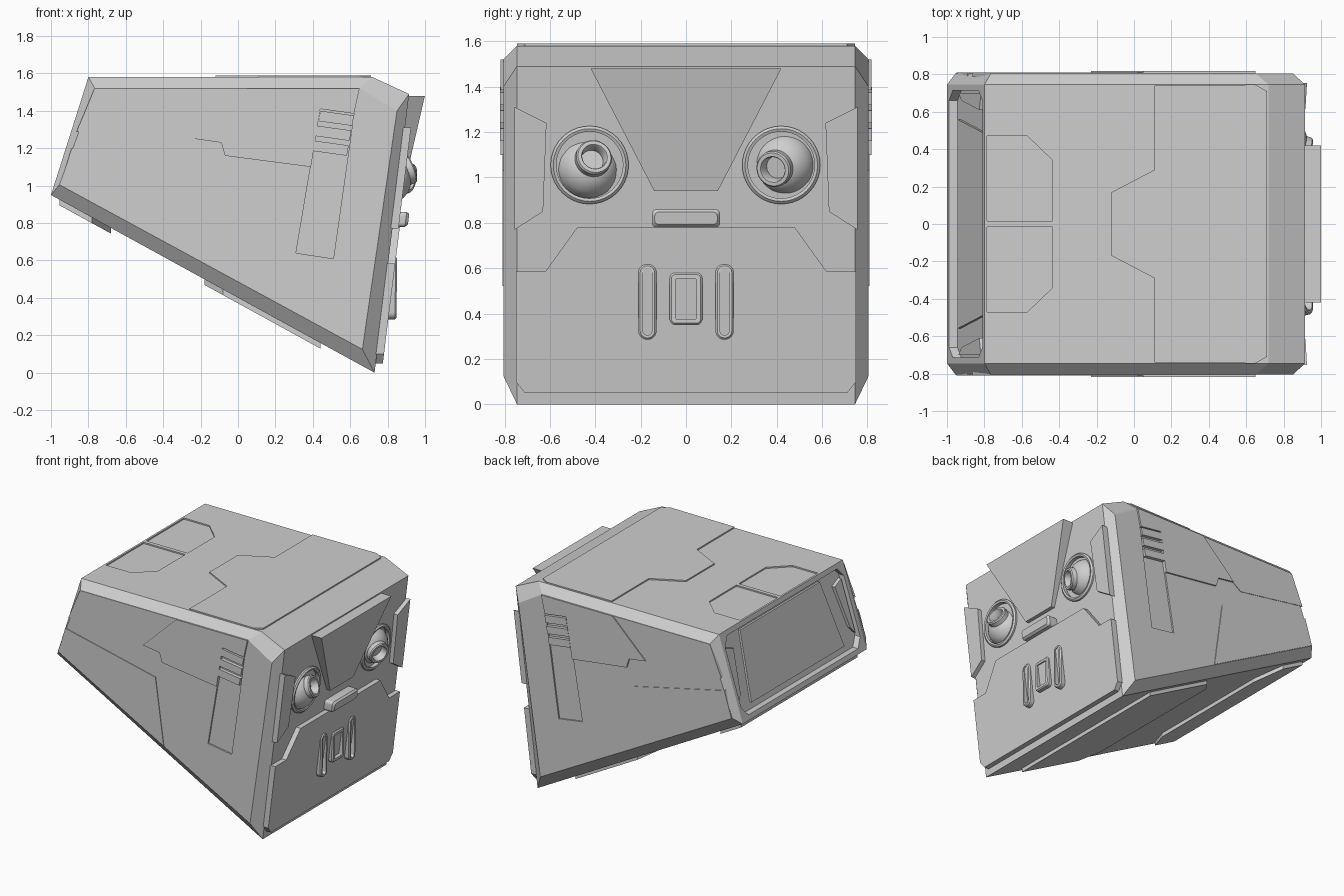
import bpy, bmesh, math
from mathutils import Vector

if "Cube" in bpy.data.objects:
    bpy.data.objects.remove(bpy.data.objects["Cube"])

grey = bpy.data.materials.new("light_grey_metal")
grey.diffuse_color = (0.62, 0.62, 0.62, 1)
grey.use_nodes = True
grey.node_tree.nodes["Principled BSDF"].inputs["Base Color"].default_value = grey.diffuse_color


def loft(name, loops, smooth=False):
    """Closed solid bridging point loops of equal length, capped at both ends."""
    bm = bmesh.new()
    rings = [[bm.verts.new(p) for p in lp] for lp in loops]
    n = len(rings[0])
    for a, b in zip(rings, rings[1:]):
        for i in range(n):
            j = (i + 1) % n
            bm.faces.new((a[i], a[j], b[j], b[i]))
    bm.faces.new(rings[0])
    bm.faces.new(rings[-1])
    bmesh.ops.recalc_face_normals(bm, faces=bm.faces)
    me = bpy.data.meshes.new(name)
    bm.to_mesh(me)
    bm.free()
    me.materials.append(grey)
    ob = bpy.data.objects.new(name, me)
    bpy.context.collection.objects.link(ob)
    if smooth:
        bpy.ops.object.select_all(action='DESELECT')
        ob.select_set(True)
        bpy.context.view_layer.objects.active = ob
        bpy.ops.object.shade_smooth_by_angle(angle=math.radians(35))
    return ob


# Mappings from 2D outline plus height d onto each side of the body
def front(y, z, d): return (0.73 + 0.1245 * z + d, y, z)
def rear(y, z, d): return (-1.0 + (z - 0.95) * 0.3175 - d, y, z)
def under(x, y, d): return (x, y, (0.73 - x) * 0.5491 - d)
def top(x, y, d): return (x, y, 1.58 + d)
def side(s): return lambda x, z, d: (x, s * (0.805 + d), z)


def layer(pts, face, d):
    return [face(a, b, d(a, b) if callable(d) else d) for a, b in pts]


def plate(name, pts, face, d1, d0=-0.02):
    return loft(name, [layer(pts, face, d0), layer(pts, face, d1)])


def cut(body, cutter):
    m = body.modifiers.new("cut", 'BOOLEAN')
    m.object = cutter
    m.operation = 'DIFFERENCE'
    m.solver = 'EXACT'
    bpy.context.view_layer.objects.active = body
    bpy.ops.object.modifier_apply(modifier=m.name)
    bpy.data.objects.remove(cutter)


def rounded(ca, cb, ha, hb, r, n=6):
    """Rounded rectangle outline."""
    pts = []
    for k, (sa, sb) in enumerate(((1, 1), (-1, 1), (-1, -1), (1, -1))):
        for i in range(n + 1):
            t = math.pi / 2 * (k + i / n)
            pts.append((ca + sa * (ha - r) + r * math.cos(t),
                        cb + sb * (hb - r) + r * math.sin(t)))
    return pts


def circle(ca, cb, r, n=40):
    return [(ca + r * math.cos(2 * math.pi * i / n), cb + r * math.sin(2 * math.pi * i / n))
            for i in range(n)]


def mirrored(half):
    """Symmetric outline from its +y half, listed top to bottom."""
    return half + [(-a, b) for a, b in reversed(half)]


# Main shell: side profile with chamfered long edges
outer = [(-0.8, 1.58), (0.72, 1.58), (0.915, 1.49), (0.73, 0.0), (-1.0, 0.95)]
inner = [(-0.765, 1.52), (0.65, 1.52), (0.85, 1.40), (0.665, 0.125), (-0.955, 1.005)]
body = loft("head_shell", [[(x, y, z) for x, z in prof] for prof, y in
                           ((inner, -0.805), (outer, -0.745), (outer, 0.745), (inner, 0.805))])

# Recess in the rear face
cut(body, plate("rear_cutter", mirrored([(0.66, 1.545), (0.715, 1.48), (0.715, 1.05), (0.66, 0.985)]),
                rear, 0.06, -0.045))
# Eye sockets
EYES = ((-0.425, 1.055, 0.22, 0.38), (0.42, 1.055, -0.38, -0.2))
for y, z, ty, tz in EYES:
    cut(body, plate("socket_cutter", circle(y, z, 0.155), front, 0.1, -0.12))
# Shallow roof hatches and side vent strips
vent = [(0.44, 1.41), (0.62, 1.385), (0.51, 0.61), (0.31, 0.64)]
for s in (1, -1):
    hatch = [(-0.785, s * 0.015), (-0.785, s * 0.47), (-0.57, s * 0.47), (-0.435, s * 0.34), (-0.435, s * 0.015)]
    cut(body, plate("hatch_cutter", hatch, top, 0.05, -0.01))
    cut(body, plate("vent_cutter", vent, side(s), 0.05, -0.012))

# Side armour panels and vent louvres
for s, n in ((1, "left"), (-1, "right")):
    plate(n + "_upper_side_panel", [(0.05, 1.52), (-0.23, 1.25), (-0.09, 1.23), (-0.07, 1.16),
                                    (0.39, 1.10), (0.44, 1.41), (0.62, 1.385), (0.65, 1.52)], side(s), 0.012)
    plate(n + "_lower_side_panel", [(-0.89, 1.2), (-0.13, 1.03), (-0.06, 0.522), (-0.95, 1.005)], side(s), 0.005)
    plate(n + "_side_stripe", [(-0.863, 1.29), (-0.3, 1.2), (-0.23, 1.25), (0.05, 1.52), (-0.767, 1.52)],
          side(s), 0.004)
    for i in range(3):
        z = 1.40 - 0.08 * i
        x = 0.44 - 0.014 * i
        plate(n + "_vent_louvre", [(x, z), (x + 0.18, z - 0.025), (x + 0.17, z - 0.08), (x - 0.01, z - 0.055)],
              side(s), 0.014)

# Raised roof panel
roof = [(0.11, 0.74), (0.11, 0.29), (-0.12, 0.17)]
plate("roof_panel", [(0.65, 0.745), (0.71, 0.71), (0.71, -0.71), (0.65, -0.745)]
      + [(x, -y) for x, y in roof] + roof[::-1], top, 0.01)

# Underside plates
plate("front_under_plate", [(0.44, 0.70), (-0.08, 0.70), (-0.18, 0.58), (-0.18, -0.58), (-0.08, -0.70), (0.44, -0.70)],
      under, 0.03)
plate("rear_under_plate", [(-0.68, 0.5), (-0.78, 0.70), (-0.955, 0.70), (-0.955, -0.70), (-0.78, -0.70), (-0.68, -0.5)],
      under, 0.03)

# Rear centre panel and corner plates inside the recess
plate("rear_panel", mirrored([(0.48, 1.51), (0.56, 1.03)]), rear, -0.03, -0.05)
for s in (1, -1):
    plate("rear_side_plate", [(s * 0.70, 1.46), (s * 0.61, 1.43), (s * 0.66, 1.13), (s * 0.70, 1.08)],
          rear, -0.02, -0.05)

# Face armour: jaw, brow wedge and cheeks
plate("jaw_plate", mirrored([(0.48, 0.78), (0.62, 0.585), (0.75, 0.585), (0.75, 0.1), (0.71, 0.05)]), front, 0.038)
plate("brow_wedge", mirrored([(0.42, 1.48), (0.14, 0.94)]), front, lambda y, z: 0.028 + (z - 0.94) * 0.105)
for s in (1, -1):
    plate("cheek_plate", [(s * 0.755, 1.31), (s * 0.615, 1.24), (s * 0.63, 0.85), (s * 0.755, 0.77)], front, 0.032)

# Eyes: socket rim plus tilted dome with a hollow lens tube
for y, z, ty, tz in EYES:
    loft("eye_rim", [layer(circle(y, z, r), front, d) for r, d in
                     ((0.172, -0.01), (0.172, 0.012), (0.160, 0.022), (0.147, 0.018), (0.147, -0.11))], True)
    c = Vector(front(y, z, -0.03))
    q = Vector((1, 0, 0)).rotation_difference(Vector((1, ty, tz)))
    profile = ((0.137, -0.07), (0.139, -0.02), (0.13, 0.01), (0.112, 0.04), (0.088, 0.062), (0.08, 0.066),
               (0.08, 0.098), (0.074, 0.106), (0.058, 0.106), (0.054, 0.1), (0.05, 0.05))
    loft("eye_lens", [[c + q @ Vector((h, a, b)) for a, b in circle(0, 0, r)] for r, h in profile], True)

# Mouth bar
loft("mouth_bar", [layer(rounded(0, 0.82, 0.15 - i, 0.04 - i, 0.02), front, d) for i, d in
                   ((0, -0.02), (0, 0.065), (0.012, 0.08))], True)


# Framed slots below the mouth, thicker toward the bottom
def slot(name, cy, cz, hw, hh, r, wall):
    rise = lambda y, z: 0.055 + (0.45 - z) * 0.11
    lip = lambda y, z: rise(y, z) + 0.008
    floor = lambda y, z: 0.042
    loft(name, [layer(rounded(cy, cz, hw - i, hh - i, max(r - i, 0.006)), front, d) for i, d in
                ((0, 0), (0, rise), (0.008, lip), (wall, lip), (wall, floor))], True)


for s in (1, -1):
    slot("nose_slot", s * 0.17, 0.452, 0.04, 0.167, 0.039, 0.02)
slot("nose_frame", 0, 0.465, 0.072, 0.115, 0.025, 0.026)
